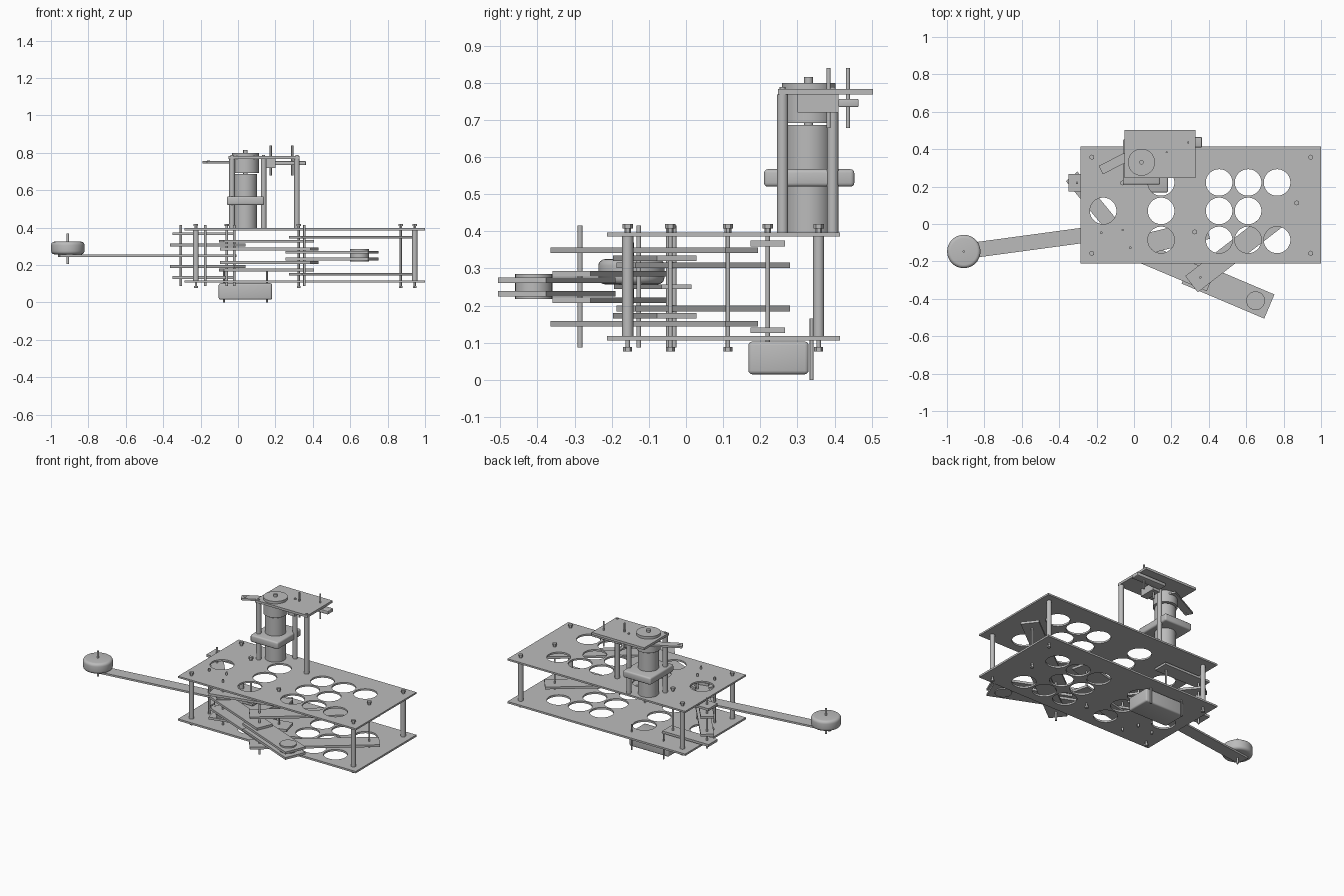
import bpy, bmesh, math
from mathutils import Matrix, Vector

if "Cube" in bpy.data.objects:
    bpy.data.objects.remove(bpy.data.objects["Cube"])

grey = bpy.data.materials.new("plain_grey")
grey.use_nodes = True
grey.diffuse_color = (0.5, 0.5, 0.5, 1)
grey.node_tree.nodes["Principled BSDF"].inputs["Base Color"].default_value = grey.diffuse_color


def finish(name, bm, smooth=False):
    mesh = bpy.data.meshes.new(name)
    bm.to_mesh(mesh)
    bm.free()
    mesh.materials.append(grey)
    obj = bpy.data.objects.new(name, mesh)
    bpy.context.collection.objects.link(obj)
    if smooth:
        bpy.ops.object.select_all(action='DESELECT')
        obj.select_set(True)
        bpy.context.view_layer.objects.active = obj
        bpy.ops.object.shade_smooth_by_angle(angle=math.radians(35))
    return obj


def add_cylinder(bm, x, y, z0, z1, r, sides):
    bmesh.ops.create_cone(bm, cap_ends=True, segments=sides, radius1=r, radius2=r,
                          depth=z1 - z0, matrix=Matrix.Translation((x, y, (z0 + z1) / 2)))


def cylinder(name, x, y, z0, z1, r, sides=32, round_edge=0):
    bm = bmesh.new()
    add_cylinder(bm, x, y, z0, z1, r, sides)
    if round_edge:
        rim = [e for e in bm.edges if abs(e.verts[0].co.z - e.verts[1].co.z) < 1e-5]
        bmesh.ops.bevel(bm, geom=rim, offset=round_edge, segments=4, profile=0.5, affect='EDGES')
    return finish(name, bm, sides > 6)


def box(name, x0, x1, y0, y1, z0, z1, round_edge=0):
    bm = bmesh.new()
    size = Matrix.Diagonal((x1 - x0, y1 - y0, z1 - z0, 1))
    centre = Matrix.Translation(((x0 + x1) / 2, (y0 + y1) / 2, (z0 + z1) / 2))
    bmesh.ops.create_cube(bm, size=1, matrix=centre @ size)
    if round_edge:
        bmesh.ops.bevel(bm, geom=bm.edges[:], offset=round_edge, segments=3,
                        profile=0.5, affect='EDGES')
    return finish(name, bm, round_edge > 0)


def bar(name, a, b, z, half_width, overhang, thick=0.015):
    """Flat link running through two pivots."""
    a, b = Vector(a), Vector(b)
    d = b - a
    bm = bmesh.new()
    mid = (a + b) / 2
    turn = Matrix.Rotation(math.atan2(d.y, d.x), 4, 'Z')
    size = Matrix.Diagonal((d.length + 2 * overhang, 2 * half_width, thick, 1))
    bmesh.ops.create_cube(bm, size=1, matrix=Matrix.Translation((mid.x, mid.y, z)) @ turn @ size)
    return finish(name, bm)


def cut(obj, cutter):
    mod = obj.modifiers.new("holes", 'BOOLEAN')
    mod.object = cutter
    mod.operation = 'DIFFERENCE'
    mod.solver = 'EXACT'
    bpy.context.view_layer.objects.active = obj
    bpy.ops.object.modifier_apply(modifier=mod.name)


def bolt(name, x, y):
    cylinder(name + "_shank", x, y, 0.078, 0.418, 0.006, 16)
    cylinder(name + "_head", x, y, 0.408, 0.42, 0.014, 6)
    cylinder(name + "_upper_nut", x, y, 0.397, 0.408, 0.009, 6)
    cylinder(name + "_lower_nut", x, y, 0.076, 0.088, 0.012, 6)


# Deck plates with lightening holes
bottom_deck = box("bottom_deck", -0.285, 1, -0.212, 0.415, 0.106, 0.118)
top_deck = box("top_deck", -0.285, 1, -0.212, 0.415, 0.386, 0.397)
columns = {-0.165: [0.07], 0.145: [-0.085, 0.07, 0.222], 0.455: [-0.085, 0.07, 0.222],
           0.61: [-0.085, 0.07, 0.222], 0.765: [-0.085, 0.222]}
bm = bmesh.new()
for x, rows in columns.items():
    for y in rows:
        add_cylinder(bm, x, y, 0.05, 0.45, 0.071, 48)
cutter = finish("hole_cutter", bm)
cutter.hide_render = True
for deck in (bottom_deck, top_deck):
    cut(deck, cutter)
bpy.data.objects.remove(cutter)

# Corner spacers and through bolts
for x in (-0.225, 0.945):
    for y in (-0.157, 0.357):
        cylinder("corner_spacer", x, y, 0.118, 0.386, 0.015, 24)
        bolt("corner_bolt", x, y)

# Pivots
crank, elbow, tip = (-0.305, 0.22), (-0.02, -0.127), (0.355, -0.285)
drive, rocker, anchor = (-0.06, 0.22), (0.325, -0.042), (0.87, 0.113)
arm_root, arm_pin, wheel_axis = (-0.06, -0.032), (-0.175, -0.047), (-0.91, -0.147)
roller_axis = (0.65, -0.41)
for p in (drive, rocker, anchor):
    bolt("pivot_bolt", *p)
for p in (crank, elbow, tip, arm_root, arm_pin):
    cylinder("pivot_rod", *p, 0.087, 0.415, 0.0065, 16)

# Linkage bars, mirrored about the middle height
middle = 0.25
for label, s in (("upper", 1), ("lower", -1)):
    bar(label + "_crank_link", crank, drive, middle + s * 0.117, 0.047, 0.045)
    bar(label + "_coupler_link", crank, elbow, middle + s * 0.058, 0.04, 0.045)
    bar(label + "_rocker_link", elbow, rocker, middle + s * 0.077, 0.055, 0.07)
    bar(label + "_elbow_link", elbow, tip, middle + s * 0.036, 0.055, 0.06)
    bar(label + "_anchor_link", tip, anchor, middle + s * 0.099, 0.055, 0.06)
    bar(label + "_roller_fork", tip, roller_axis, middle + s * 0.018, 0.07, 0.08)
cylinder("roller", *roller_axis, 0.218, 0.285, 0.05)

# Trailing wheel on its long arm
bar("wheel_arm", arm_root, wheel_axis, middle, 0.041, 0.048, 0.012)
cylinder("trailing_wheel", *wheel_axis, 0.257, 0.325, 0.089, 48, 0.018)
cylinder("wheel_axle", *wheel_axis, 0.205, 0.37, 0.0065, 16)

# Small gearbox under the lower deck
box("lower_gearbox", -0.103, 0.182, 0.168, 0.33, 0.015, 0.103, 0.01)
for x in (-0.075, 0.155):
    cylinder("gearbox_screw", x, 0.338, 0, 0.165, 0.005, 12)

# Motor tower
mx, my = 0.04, 0.33
cylinder("motor_body", mx, my, 0.397, 0.686, 0.062, 48)
cylinder("motor_shaft", mx, my, 0.68, 0.815, 0.012, 24)
cylinder("motor_drum", mx, my, 0.692, 0.799, 0.072, 48)
box("motor_clamp", -0.06, 0.14, 0.21, 0.453, 0.52, 0.567, 0.01)
tower_plate = box("tower_plate", -0.05, 0.33, 0.247, 0.503, 0.768, 0.783)
for x, y in ((-0.032, 0.26), (0.137, 0.395), (0.315, 0.26)):
    cylinder("tower_post", x, y, 0.397, 0.768, 0.015, 24)
    cylinder("tower_post_screw", x, y, 0.783, 0.788, 0.008, 12)

# Lever and tensioner beneath the tower plate
bar("tower_lever", (-0.158, 0.298), (0.04, 0.4), 0.749, 0.025, 0.022, 0.012)
cylinder("lever_pin", -0.158, 0.298, 0.742, 0.758, 0.009, 16)
box("tensioner_bar", 0.15, 0.363, 0.41, 0.465, 0.734, 0.756, 0.004)
box("tensioner_block", 0.15, 0.2, 0.3, 0.41, 0.72, 0.768)
for x, y in ((0.175, 0.384), (0.29, 0.436)):
    cylinder("tensioner_rod", x, y, 0.678, 0.84, 0.0055, 16)
